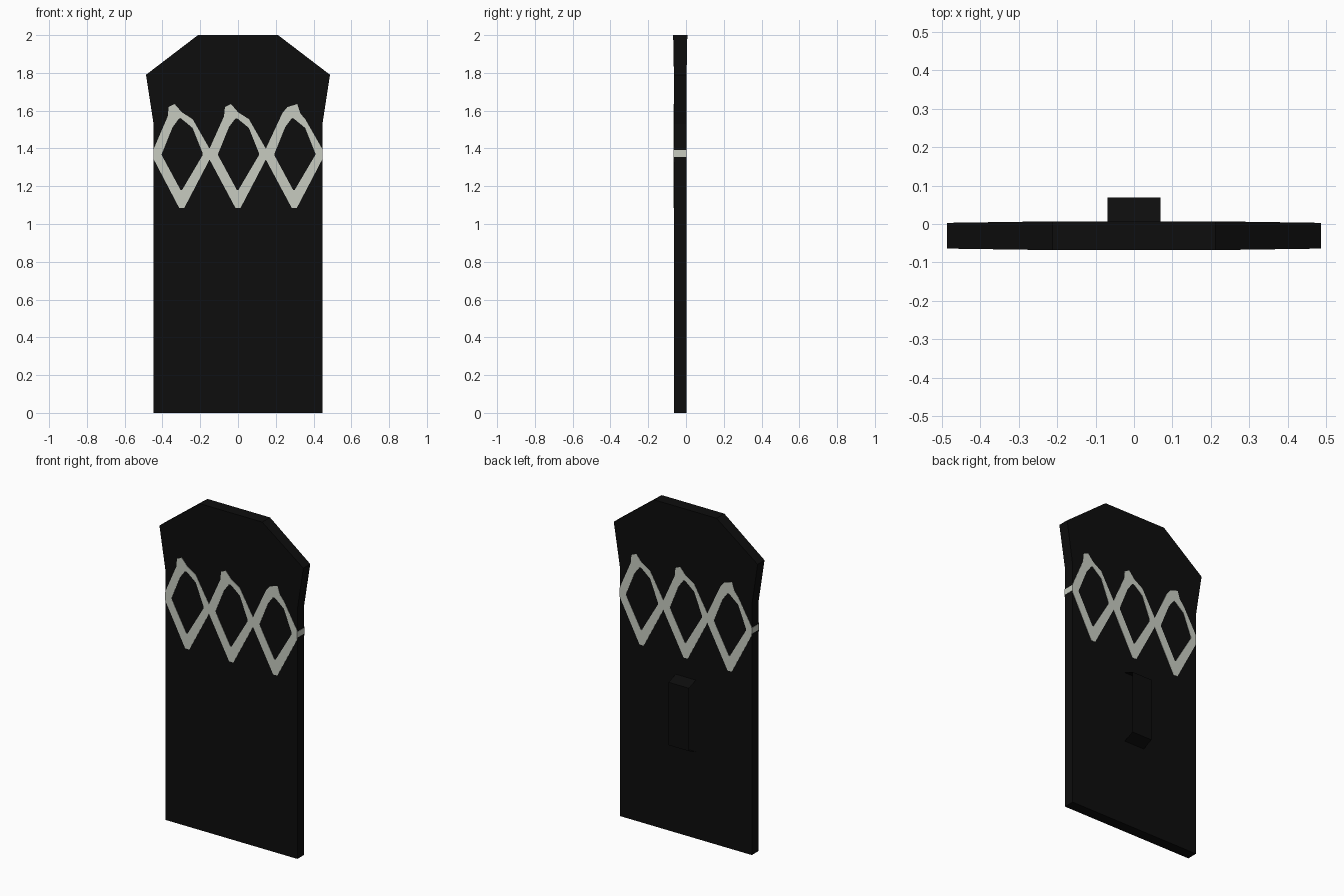
import bpy, bmesh

if "Cube" in bpy.data.objects:
    bpy.data.objects.remove(bpy.data.objects["Cube"])


def material(name, rgb):
    m = bpy.data.materials.new(name)
    m.diffuse_color = (*rgb, 1)
    m.use_nodes = True
    m.node_tree.nodes["Principled BSDF"].inputs["Base Color"].default_value = m.diffuse_color
    return m


BLACK = material("black paint", (0.004, 0.004, 0.004))
PALE = material("pale grey paint", (0.57, 0.60, 0.53))


def finish(name, bm, mat, fix_normals=True):
    if fix_normals:
        bmesh.ops.recalc_face_normals(bm, faces=bm.faces)
    me = bpy.data.meshes.new(name)
    bm.to_mesh(me)
    bm.free()
    me.materials.append(mat)
    ob = bpy.data.objects.new(name, me)
    bpy.context.collection.objects.link(ob)
    return ob


FRONT, BACK = -0.064, 0.002   # board faces
HALF = 0.447                  # half width of the straight lower board

# Board: rows of (half width, z, front y, back y), flared shoulders, cut top
rows = [(HALF, 0, FRONT, BACK), (HALF, 1.53, FRONT, BACK),
        (0.487, 1.79, FRONT, BACK + 0.001), (0.212, 2.0, -0.068, 0.007)]
bm = bmesh.new()
loops = [[bm.verts.new(p) for p in ((-w, f, z), (w, f, z), (w, b, z), (-w, b, z))]
         for w, z, f, b in rows]
for lo, hi in zip(loops, loops[1:]):
    for i in range(4):
        j = (i + 1) % 4
        bm.faces.new((lo[i], lo[j], hi[j], hi[i]))
bm.faces.new(loops[0][::-1])
bm.faces.new(loops[-1])
finish("shield_board", bm, BLACK)

# Painted lattice: three diamond rings, offsets in hundredths from each centre
INNER = [(-10.6, 0), (-4.8, 14.3), (-1.6, 18.6), (-.8, 19), (0, 18.6), (5.8, 13.8),
         (11.1, .5), (11.1, -.5), (.2, -19), (-.6, -19), (-10.6, -.5)]
LOWER = [(14.9, 2.6), (14.9, -2.6), (1.4, -28.4), (-1.4, -28.4), (-15.2, -2.6)]
LEAN_LEFT = [(-15.2, 2.6), (-7.4, 20), (-6.9, 25), (-3.7, 26.5), (0, 22.2), (5.8, 18.5)]
LEAN_RIGHT = [(-15.2, 2.6), (-6.3, 21.7), (-3.7, 24.9), (1.6, 26.5), (3.2, 21.5), (5.8, 18.5)]
CELLS = [(-0.298, LEAN_LEFT), (0, LEAN_LEFT), (0.298, LEAN_RIGHT)]


def lattice(name, y, side):
    """Plate ring pattern; side = 1 on the front, -1 turned round for the back."""
    bm = bmesh.new()
    for cx, upper in CELLS:
        def ring(pts):
            out = []
            for dx, dz in pts:
                x = max(-HALF, min(HALF, cx + dx / 100))
                out.append(bm.verts.new((side * x, y, 1.37 + dz / 100)))
            return out
        outer, inner = ring(upper + LOWER), ring(INNER)
        for i in range(len(outer)):
            j = (i + 1) % len(outer)
            f = (outer[i], inner[i], inner[j], outer[j])
            bm.faces.new(f)
    # face outwards, then give the paint a little thickness into the board
    bm.normal_update()
    for f in bm.faces:
        if f.normal.y * side > 0:
            f.normal_flip()
    ext = bmesh.ops.extrude_face_region(bm, geom=bm.faces[:], use_keep_orig=True)
    for v in ext["geom"]:
        if isinstance(v, bmesh.types.BMVert):
            v.co.y += side * 0.003
    finish(name, bm, PALE)


lattice("front_lattice", FRONT - 0.0015, 1)
lattice("back_lattice", BACK + 0.0015, -1)

# Lattice colour carried round both board edges
for side, label in ((-1, "left"), (1, "right")):
    bm = bmesh.new()
    bmesh.ops.create_cube(bm, size=1)
    for v in bm.verts:
        v.co.x = side * HALF + v.co.x * 0.003
        v.co.y = (FRONT + BACK) / 2 + v.co.y * (BACK - FRONT + 0.002)
        v.co.z = 1.373 + v.co.z * 0.036
    finish(label + "_edge_band", bm, PALE)

# Hand strap on the back: thin sheet bent from a (y, z) profile, open sides
bm = bmesh.new()
profile = [(0.0, 0.53), (0.069, 0.56), (0.069, 0.945), (0.0, 0.97)]
pairs = [[bm.verts.new((x, y, z)) for x in (0.069, -0.069)] for y, z in profile]
for (a, b), (c, d) in zip(pairs, pairs[1:]):
    bm.faces.new((a, b, d, c))
finish("hand_strap", bm, BLACK, fix_normals=False)
